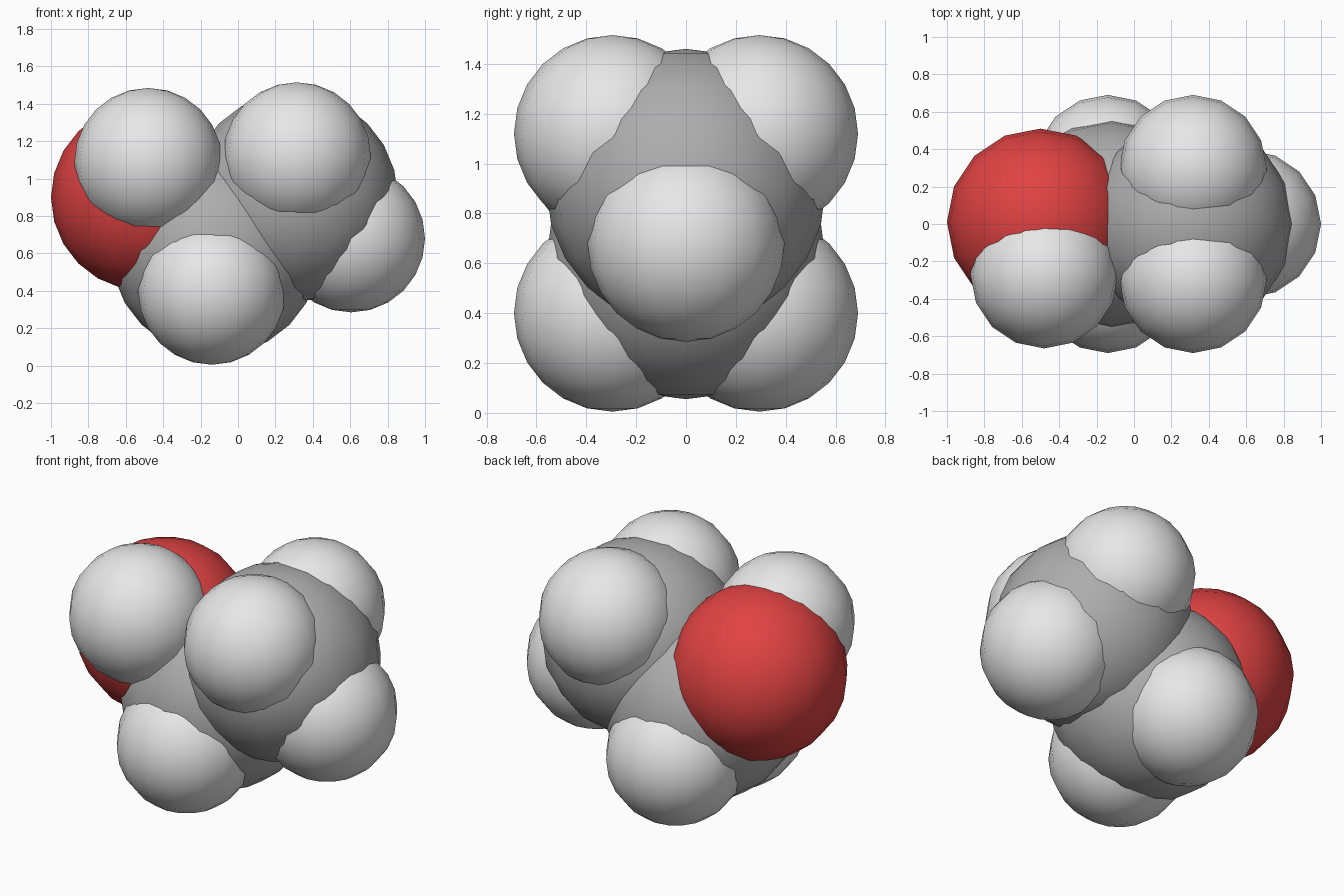
import bpy

cube = bpy.data.objects.get("Cube")
if cube:
    bpy.data.objects.remove(cube, do_unlink=True)


def make_material(name, rgb):
    mat = bpy.data.materials.new(name)
    mat.use_nodes = True
    mat.diffuse_color = (*rgb, 1)
    mat.node_tree.nodes["Principled BSDF"].inputs["Base Color"].default_value = (*rgb, 1)
    return mat


white = make_material("light_grey", (0.8, 0.8, 0.8))
grey = make_material("mid_grey", (0.42, 0.42, 0.42))
red = make_material("red", (0.75, 0.055, 0.055))

# Radius and colour of each kind of atom
CARBON = (0.56, grey)
OXYGEN = (0.5, red)
HYDROGEN = (0.395, white)


def atom(name, kind, x, y, z):
    radius, mat = kind
    bpy.ops.mesh.primitive_uv_sphere_add(
        segments=16, ring_count=12, radius=radius, location=(x, y, z))
    obj = bpy.context.object
    obj.name = name
    obj.data.materials.append(mat)
    bpy.ops.object.shade_smooth()


# Chain of two carbons and one oxygen
atom("middle_carbon", CARBON, -0.12, 0, 0.615)
atom("end_carbon", CARBON, 0.295, 0, 0.9)
atom("oxygen", OXYGEN, -0.5, 0.01, 0.9)

# Single hydrogens on the oxygen and the far end
atom("oxygen_hydrogen", HYDROGEN, -0.48, -0.27, 1.09)
atom("end_hydrogen", HYDROGEN, 0.605, 0, 0.68)

# Mirrored front and back hydrogens
for side, s in (("front", -1), ("back", 1)):
    atom(f"{side}_lower_hydrogen", HYDROGEN, -0.14, s * 0.295, 0.4)
    atom(f"{side}_upper_hydrogen", HYDROGEN, 0.315, s * 0.295, 1.12)
